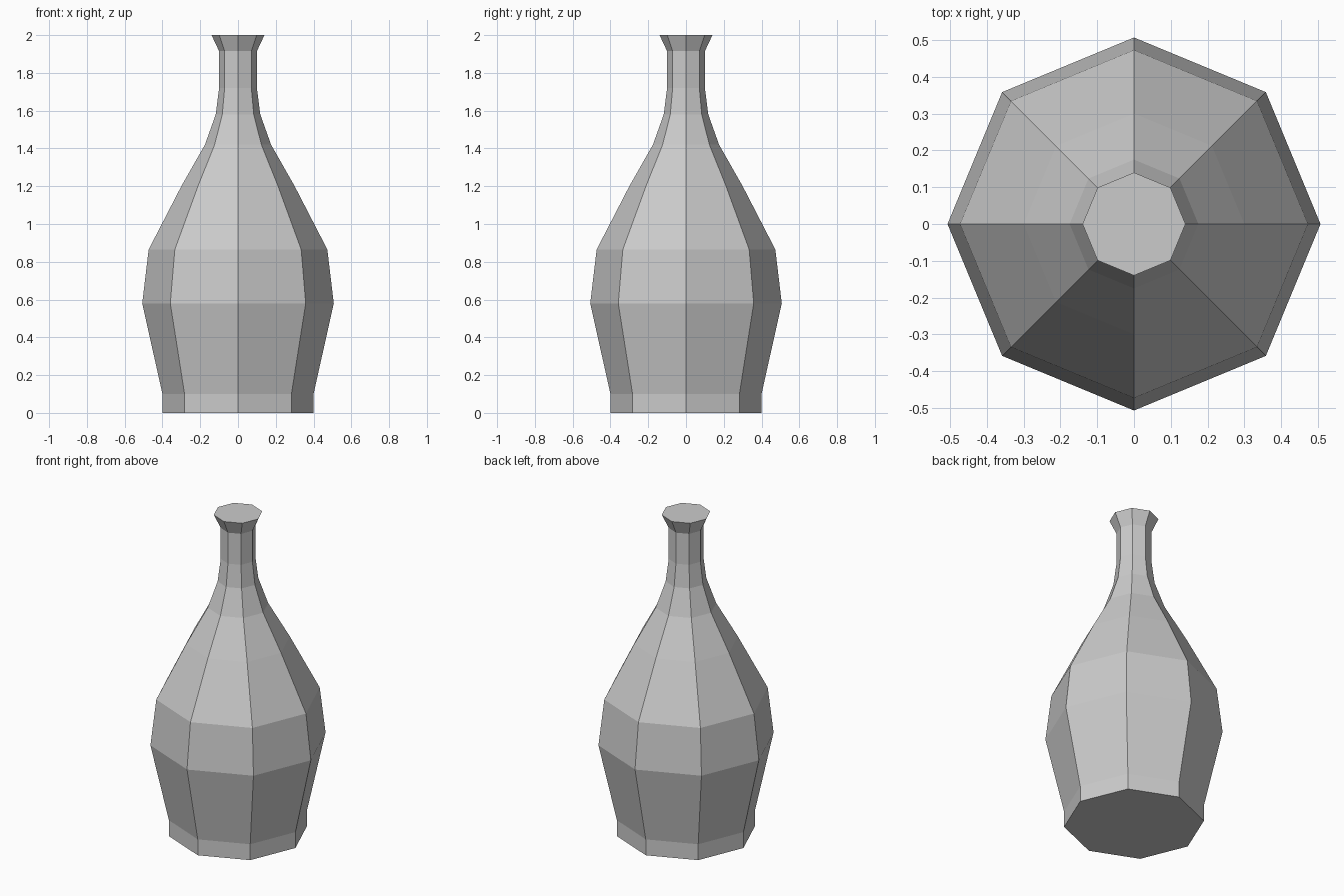
import bpy, bmesh, math

cube = bpy.data.objects.get("Cube")
if cube:
    bpy.data.objects.remove(cube, do_unlink=True)

SIDES = 8

# Plain grey material
grey = bpy.data.materials.new("light grey")
grey.use_nodes = True
colour = (0.6, 0.6, 0.6, 1)
grey.diffuse_color = colour
grey.node_tree.nodes["Principled BSDF"].inputs["Base Color"].default_value = colour

# Bottle outline as (radius, height): foot, belly, shoulder, neck, lip
profile = [(0.4, 0), (0.4, 0.1), (0.507, 0.58), (0.473, 0.865), (0.3, 1.2),
           (0.175, 1.42), (0.118, 1.58), (0.1, 1.72), (0.1, 1.915), (0.14, 2)]

# Eight-sided rings joined by flat walls, closed at both ends
bm = bmesh.new()
rings = []
for radius, z in profile:
    angles = [math.tau * i / SIDES for i in range(SIDES)]
    rings.append([bm.verts.new((radius * math.cos(a), radius * math.sin(a), z)) for a in angles])
for low, high in zip(rings, rings[1:]):
    for i in range(SIDES):
        j = (i + 1) % SIDES
        bm.faces.new((low[i], low[j], high[j], high[i]))
bm.faces.new(rings[0][::-1])
bm.faces.new(rings[-1])

mesh = bpy.data.meshes.new("bottle")
bm.to_mesh(mesh)
bm.free()
mesh.materials.append(grey)
bpy.context.collection.objects.link(bpy.data.objects.new("bottle", mesh))
